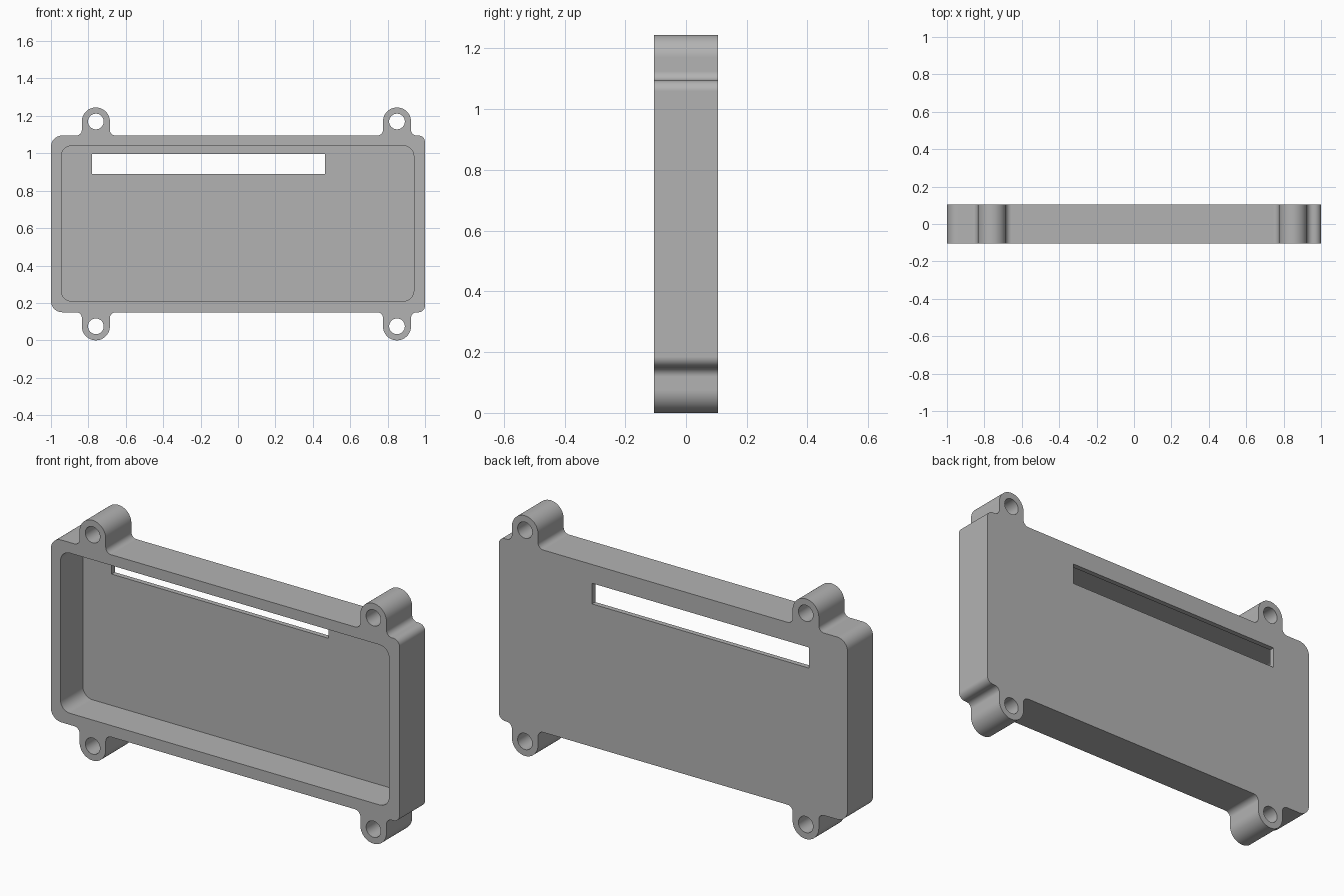
import bpy, bmesh, math
from mathutils import Vector

cube = bpy.data.objects.get("Cube")
if cube:
    bpy.data.objects.remove(cube, do_unlink=True)

MID = 0.6225            # height of the centre line
HALF_D = 0.105          # half depth of the case
HALF_H = 0.4725         # half height of the box without lugs
FLOOR_Y = 0.079         # inner face of the back wall
LUGS_X = (-0.76, 0.85)
LUG_Z, LUG_R, HOLE_R, FILLET = 0.5475, 0.075, 0.042, 0.03

grey = bpy.data.materials.new("plain_grey")
grey.use_nodes = True
colour = (0.45, 0.45, 0.45, 1)
grey.diffuse_color = colour
grey.node_tree.nodes["Principled BSDF"].inputs["Base Color"].default_value = colour


def arc(x, z, r, start, end, steps=8):
    angles = [math.radians(start + (end - start) * i / steps) for i in range(steps + 1)]
    return [(x + r * math.cos(a), z + r * math.sin(a)) for a in angles]


def prism(name, outline, y0, y1):
    """Extrude an (x, z) outline from y0 to y1."""
    bm = bmesh.new()
    face = bm.faces.new([bm.verts.new((x, y0, z + MID)) for x, z in outline])
    ext = bmesh.ops.extrude_face_region(bm, geom=[face])
    moved = [g for g in ext["geom"] if isinstance(g, bmesh.types.BMVert)]
    bmesh.ops.translate(bm, verts=moved, vec=Vector((0, y1 - y0, 0)))
    bmesh.ops.recalc_face_normals(bm, faces=bm.faces)
    mesh = bpy.data.meshes.new(name)
    bm.to_mesh(mesh)
    bm.free()
    mesh.materials.append(grey)
    obj = bpy.data.objects.new(name, mesh)
    bpy.context.collection.objects.link(obj)
    return obj


def rounded_rect(x0, x1, z0, z1, r):
    return (arc(x1 - r, z1 - r, r, 0, 90) + arc(x0 + r, z1 - r, r, 90, 180)
            + arc(x0 + r, z0 + r, r, 180, 270) + arc(x1 - r, z0 + r, r, 270, 360))


# Upper half of the outline, left to right, with filleted lugs
top = arc(-0.94, HALF_H - 0.06, 0.06, 180, 90)
for x in LUGS_X:
    top += arc(x - LUG_R - FILLET, HALF_H + FILLET, FILLET, 270, 360)
    top += arc(x, LUG_Z, LUG_R, 180, 0, 24)
    top += arc(x + LUG_R + FILLET, HALF_H + FILLET, FILLET, 180, 270)
top += arc(0.965, HALF_H - 0.035, 0.035, 90, 0)
bottom = [(x, -z) for x, z in reversed(top)]
case = prism("case_shell", top + bottom, -HALF_D, HALF_D)

# Cavity, window slot and screw holes
cutters = [
    prism("cavity_cutter", rounded_rect(-0.945, 0.94, -0.4125, 0.4175, 0.055), -0.3, FLOOR_Y),
    prism("slot_cutter", [(-0.78, 0.268), (0.465, 0.268), (0.465, 0.375), (-0.78, 0.375)], 0, 0.3),
]
for x in LUGS_X:
    for side in (-1, 1):
        cutters.append(prism("screw_hole_cutter", arc(x, side * LUG_Z, HOLE_R, 0, 360, 32)[:-1], -0.3, 0.3))

bpy.ops.object.select_all(action="DESELECT")
bpy.context.view_layer.objects.active = case
case.select_set(True)
for cutter in cutters:
    cutter.hide_render = True
    mod = case.modifiers.new("cut", "BOOLEAN")
    mod.operation = "DIFFERENCE"
    mod.solver = "EXACT"
    mod.object = cutter
    bpy.ops.object.modifier_apply(modifier=mod.name)
    bpy.data.objects.remove(cutter, do_unlink=True)

# Smooth rounded walls, keep flat faces crisp
bpy.ops.object.shade_smooth_by_angle(angle=math.radians(30))
weighted = case.modifiers.new("flat_normals", "WEIGHTED_NORMAL")
weighted.keep_sharp = True
